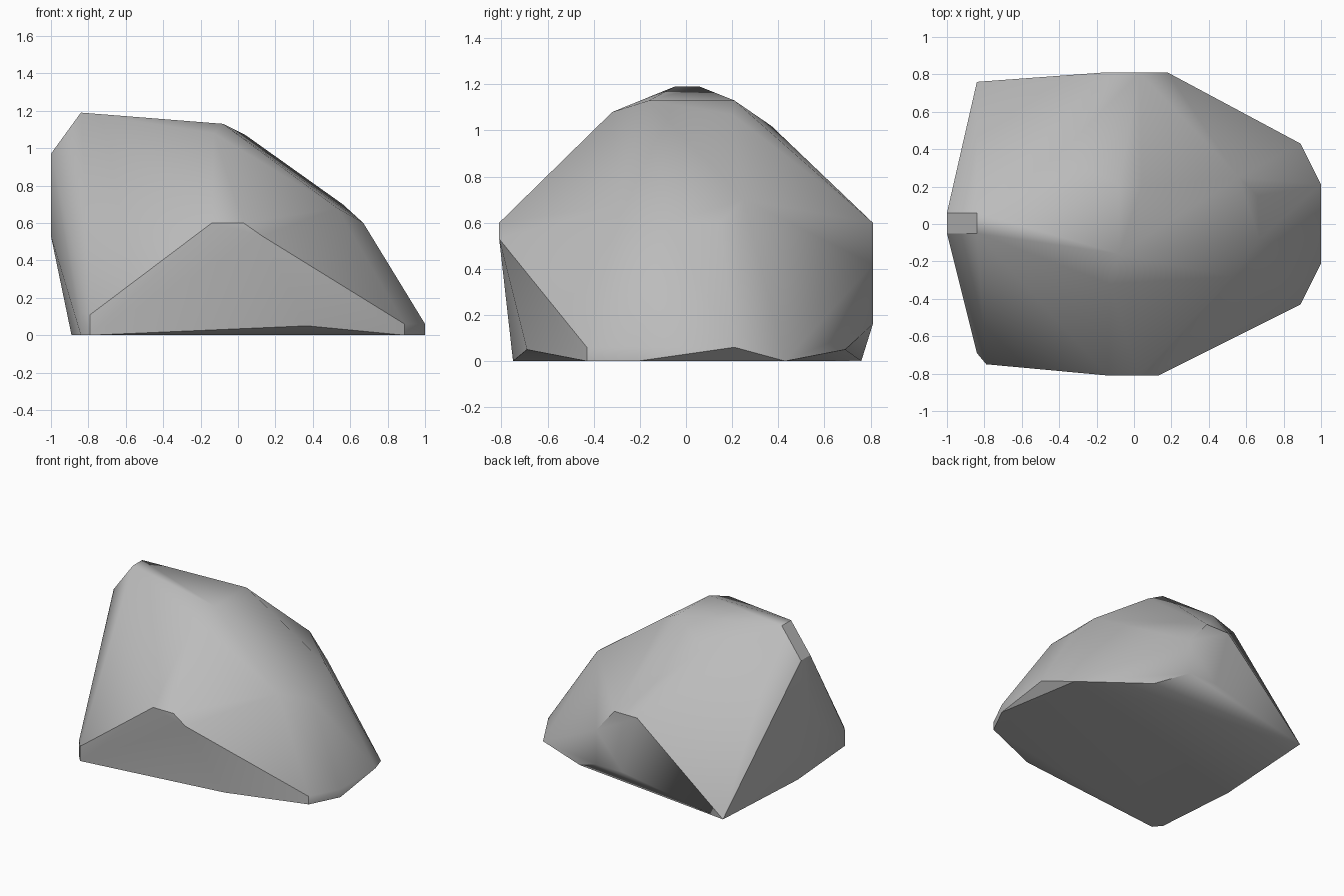
import bpy
import bmesh
import math

cube = bpy.data.objects.get("Cube")
if cube:
    bpy.data.objects.remove(cube, do_unlink=True)

# Grey stone material
stone = bpy.data.materials.new("grey stone")
stone.use_nodes = True
grey = (0.5, 0.5, 0.5, 1)
stone.diffuse_color = grey
shader = stone.node_tree.nodes["Principled BSDF"]
shader.inputs["Base Color"].default_value = grey
shader.inputs["Roughness"].default_value = 0.9

# Flat base outline
base = [(-.84, .76, 0), (-.89, -.06, 0), (-.84, -.69, 0), (-.79, -.75, 0),
        (.89, -.43, 0), (1, -.21, 0), (.89, .43, 0)]
# Low rim and chipped undersides
rim = [(-.84, -.69, .12), (-.79, -.75, .11), (.37, -.69, .05), (.89, -.43, .06),
       (1, -.21, .06), (1, .21, .06), (.4, .69, .05), (.18, .81, .16), (-.04, .81, .16)]
# Broad shoulders at the front, back and right end
shoulders = [(-.14, -.81, .6), (.03, -.81, .6), (.13, -.81, .53),
             (-.16, .81, .6), (.03, .81, .6), (.18, .81, .42),
             (.53, -.28, .68), (.67, -.08, .6), (.66, .15, .6), (.56, .25, .7)]
# Upright left end and sloping crest
crest = [(-1, -.05, .53), (-1, .06, .53), (-1, -.05, .97), (-1, .06, .97),
         (-.84, -.05, 1.19), (-.84, .06, 1.19), (-.13, -.32, 1.08),
         (-.08, -.16, 1.13), (-.08, .21, 1.13), (.04, .2, 1.07), (-.4, .37, 1.02)]

# Stretch one convex skin over the corners
bm = bmesh.new()
for corner in base + rim + shoulders + crest:
    bm.verts.new(corner)
hull = bmesh.ops.convex_hull(bm, input=bm.verts[:])
loose = [v for v in bm.verts if not v.link_faces]
bmesh.ops.delete(bm, geom=loose, context="VERTS")
bmesh.ops.dissolve_limit(bm, angle_limit=math.radians(1),
                         verts=bm.verts[:], edges=bm.edges[:])
bmesh.ops.recalc_face_normals(bm, faces=bm.faces[:])

mesh = bpy.data.meshes.new("boulder")
bm.to_mesh(mesh)
bm.free()
mesh.materials.append(stone)
boulder = bpy.data.objects.new("boulder", mesh)
bpy.context.collection.objects.link(boulder)

# Soft facets with crisp chipped edges
bpy.ops.object.select_all(action="DESELECT")
boulder.select_set(True)
bpy.context.view_layer.objects.active = boulder
bpy.ops.object.shade_smooth_by_angle(angle=math.radians(35))
